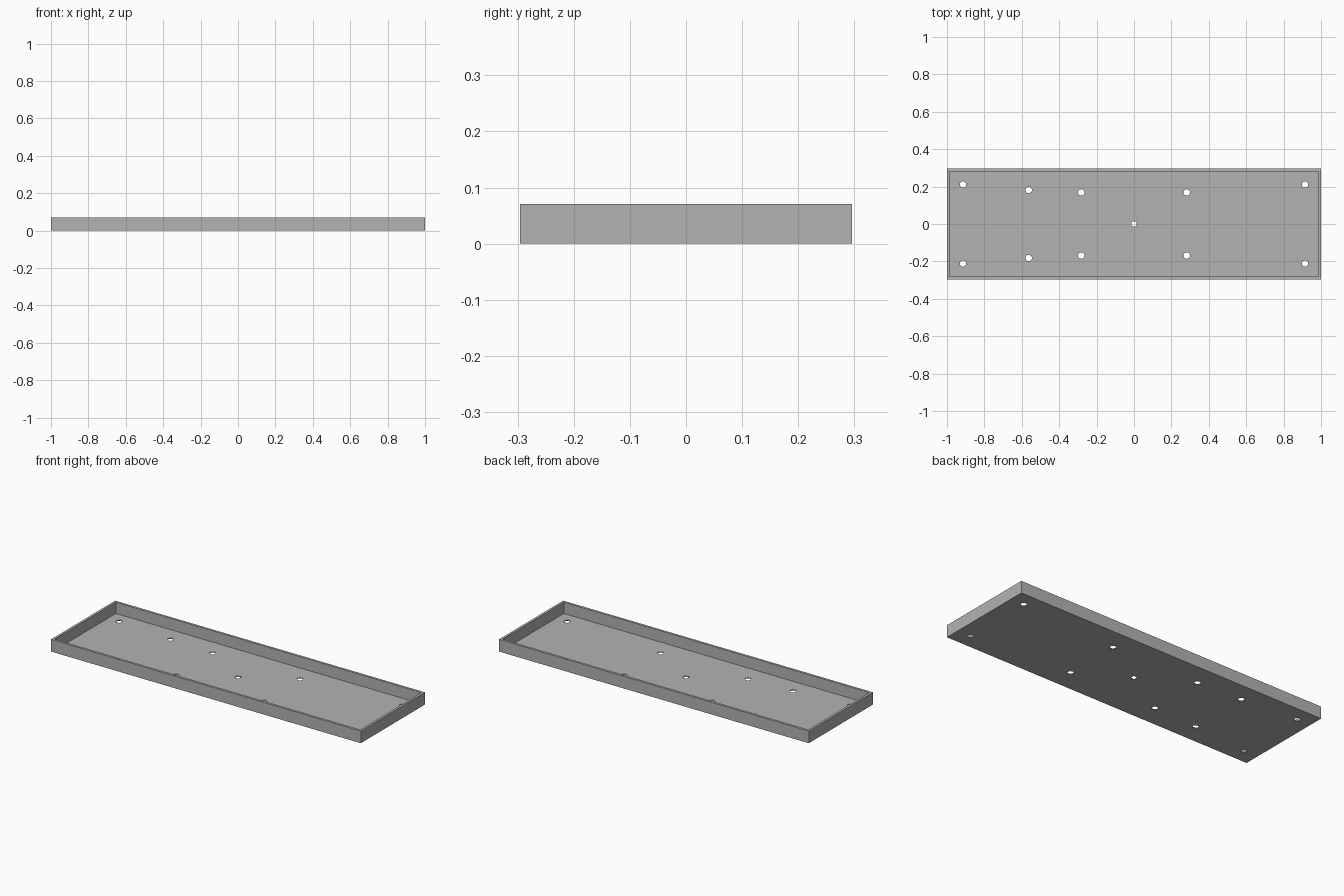
import bpy

LENGTH, WIDTH, HEIGHT = 2.0, 0.592, 0.071
WALL, FLOOR = 0.014, 0.005
HOLE_RADIUS = 0.017

cube = bpy.data.objects.get("Cube")
if cube:
    bpy.data.objects.remove(cube, do_unlink=True)

grey = bpy.data.materials.new("plain_grey")
grey.use_nodes = True
colour = (0.45, 0.45, 0.45, 1)
grey.diffuse_color = colour
grey.node_tree.nodes["Principled BSDF"].inputs["Base Color"].default_value = colour


def box(name, size, location):
    bpy.ops.mesh.primitive_cube_add(size=1, location=location)
    obj = bpy.context.object
    obj.name = name
    obj.scale = size
    bpy.ops.object.transform_apply(location=False, rotation=False, scale=True)
    obj.data.materials.append(grey)
    return obj


def cut(target, cutter):
    cutter.hide_render = True
    mod = target.modifiers.new(cutter.name, 'BOOLEAN')
    mod.operation = 'DIFFERENCE'
    mod.solver = 'EXACT'
    mod.object = cutter
    bpy.context.view_layer.objects.active = target
    bpy.ops.object.modifier_apply(modifier=mod.name)
    bpy.data.objects.remove(cutter, do_unlink=True)


# Shallow open tray
tray = box("tray", (LENGTH, WIDTH, HEIGHT), (0, 0, HEIGHT / 2))
cut(tray, box("tray_cavity", (LENGTH - 2 * WALL, WIDTH - 2 * WALL, HEIGHT),
              (0, 0, FLOOR + HEIGHT / 2)))

# Round mounting holes, mirrored front to back
for x, y in ((-0.914, 0.211), (0.914, 0.211), (-0.563, 0.182),
             (-0.282, 0.169), (0.282, 0.169)):
    for side in (-1, 1):
        bpy.ops.mesh.primitive_cylinder_add(vertices=24, radius=HOLE_RADIUS,
                                            depth=0.04, location=(x, y * side, 0))
        drill = bpy.context.object
        drill.name = "hole_cutter"
        drill.data.materials.append(grey)
        cut(tray, drill)

# Small square hole in the middle
cut(tray, box("centre_cutter", (0.028, 0.028, 0.04), (0, 0, 0)))
